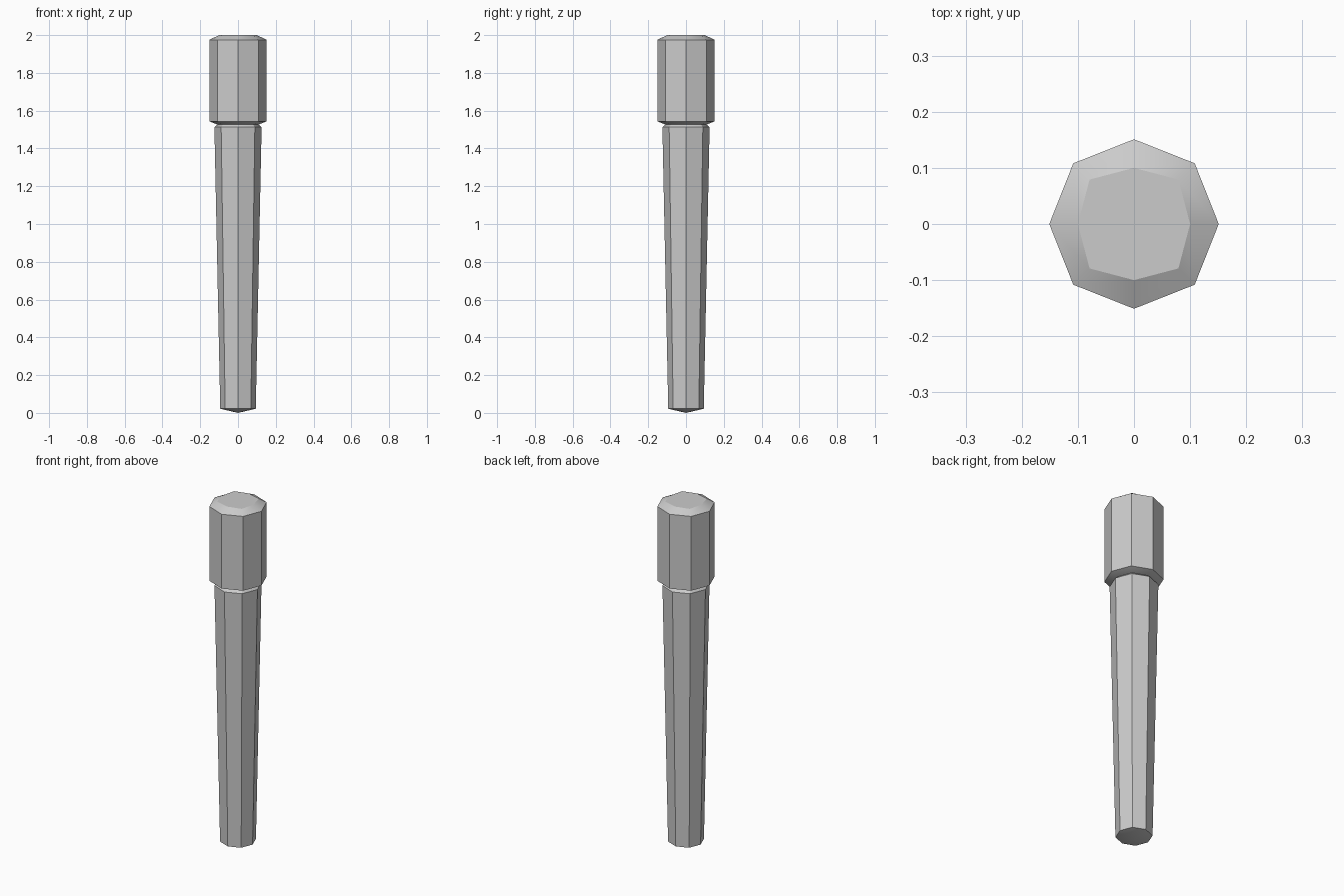
import bpy, bmesh
from math import sin, cos, pi, radians

if "Cube" in bpy.data.objects:
    bpy.data.objects.remove(bpy.data.objects["Cube"])


def lathe8(name, rings, tip=None):
    """Eight-sided solid from (corner radius on axes, on diagonals, height)."""
    bm = bmesh.new()
    loops = [[bm.verts.new(((ra, rd)[i % 2] * cos(i * pi / 4),
                            (ra, rd)[i % 2] * sin(i * pi / 4), z))
              for i in range(8)] for ra, rd, z in rings]
    for a, b in zip(loops, loops[1:]):
        for i in range(8):
            j = (i + 1) % 8
            bm.faces.new((a[i], a[j], b[j], b[i]))
    bm.faces.new(loops[-1])
    if tip is None:
        bm.faces.new(loops[0][::-1])
    else:
        t = bm.verts.new((0, 0, tip))
        for i in range(8):
            bm.faces.new((loops[0][(i + 1) % 8], loops[0][i], t))
    bmesh.ops.recalc_face_normals(bm, faces=bm.faces)
    me = bpy.data.meshes.new(name)
    bm.to_mesh(me)
    bm.free()
    ob = bpy.data.objects.new(name, me)
    bpy.context.collection.objects.link(ob)
    bpy.context.view_layer.objects.active = ob
    ob.select_set(True)
    bpy.ops.object.shade_smooth_by_angle(angle=radians(30))
    ob.select_set(False)
    return ob


# Tapered shaft with shallow pointed foot and bevelled shoulder
lathe8("shaft", [(0.094, 0.096, 0.022), (0.125, 0.126, 1.513),
                 (0.106, 0.110, 1.528)], tip=0.0)

# Thick octagonal head, chamfered at both ends
lathe8("head", [(0.106, 0.110, 1.525), (0.151, 0.153, 1.543),
                (0.151, 0.153, 1.975), (0.100, 0.112, 2.0)])
